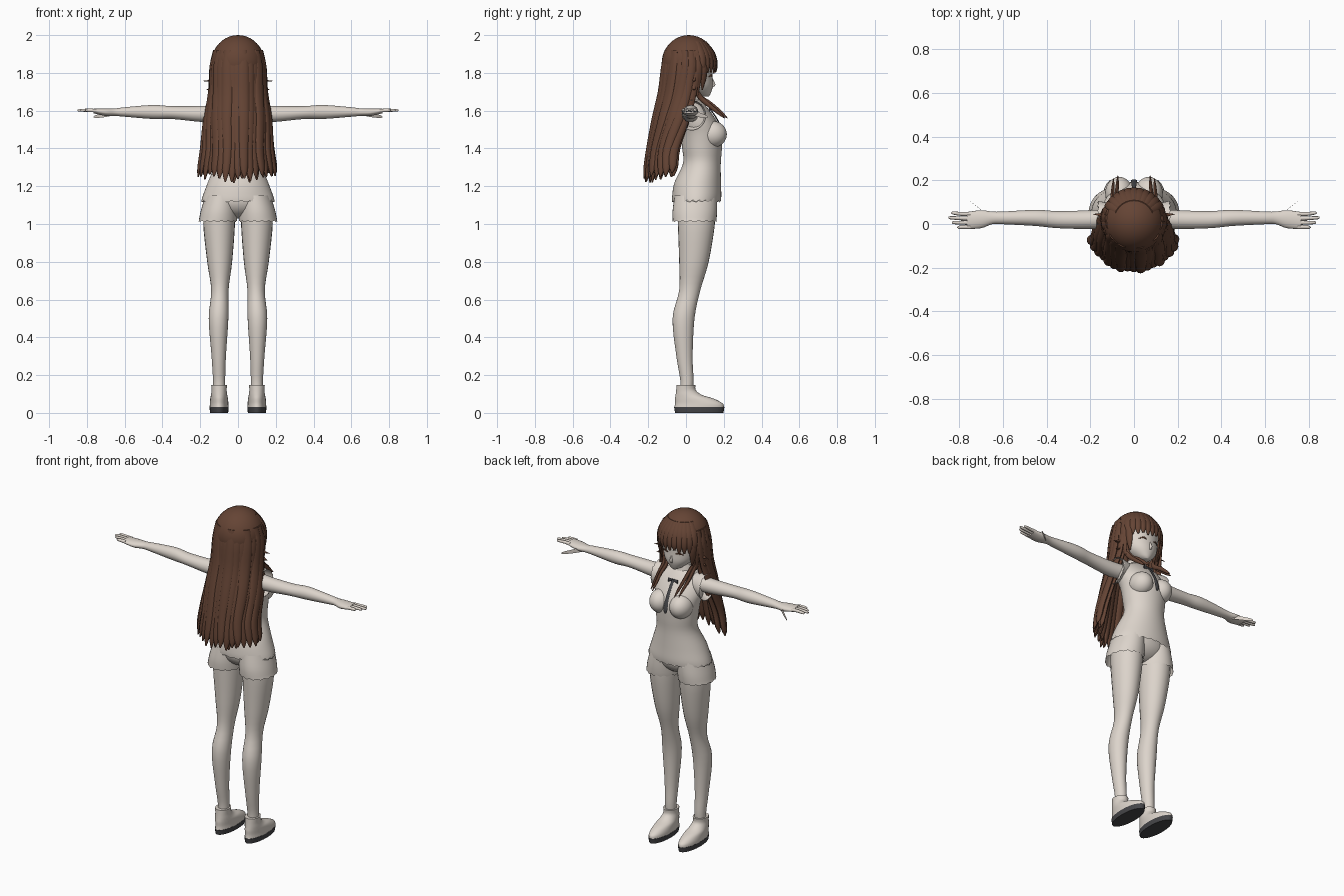
import bpy, bmesh, math, random
from mathutils import Vector

random.seed(4)
if "Cube" in bpy.data.objects:
    bpy.data.objects.remove(bpy.data.objects["Cube"])

X, Y, Z = Vector((1, 0, 0)), Vector((0, 1, 0)), Vector((0, 0, 1))


def material(name, colour):
    m = bpy.data.materials.new(name)
    m.use_nodes = True
    m.diffuse_color = (*colour, 1)
    m.node_tree.nodes["Principled BSDF"].inputs["Base Color"].default_value = (*colour, 1)
    return m


PALE = material("pale_cream", (0.72, 0.66, 0.60))
BROWN = material("hair_brown", (0.13, 0.058, 0.035))
DARK = material("charcoal", (0.06, 0.06, 0.065))


def finish(name, bm, mat, mirror):
    bmesh.ops.recalc_face_normals(bm, faces=bm.faces)
    mesh = bpy.data.meshes.new(name)
    bm.to_mesh(mesh)
    bm.free()
    mesh.materials.append(mat)
    ob = bpy.data.objects.new(name, mesh)
    bpy.context.collection.objects.link(ob)
    if mirror:
        ob.modifiers.new("Mirror", "MIRROR").use_mirror_merge = False
    bpy.ops.object.select_all(action="DESELECT")
    ob.select_set(True)
    bpy.context.view_layer.objects.active = ob
    bpy.ops.object.shade_smooth_by_angle(angle=math.radians(50))
    return ob


def smooth_path(sections, steps):
    """Catmull-Rom interpolation of (x, y, z, half width, half depth) rows."""
    s = [sections[0], *sections, sections[-1]]
    out = []
    for i in range(1, len(s) - 2):
        for k in range(steps):
            t = k / steps
            out.append([0.5 * (2 * b + (c - a) * t + (2 * a - 5 * b + 4 * c - d) * t * t
                               + (3 * b - a - 3 * c + d) * t ** 3)
                        for a, b, c, d in zip(*s[i - 1:i + 3])])
    return out + [list(sections[-1])]


def add_loft(bm, sections, u, v, segs=24, steps=4, caps=True, jag=0):
    rings = []
    for i, (x, y, z, a, b) in enumerate(smooth_path(sections, steps)):
        ring = []
        for k in range(segs):
            t = 2 * math.pi * k / segs
            p = Vector((x, y, z)) + u * a * math.cos(t) + v * b * math.sin(t)
            if i == 0 and jag:
                p += u.cross(v) * jag * (k % 2)
            ring.append(bm.verts.new(p))
        rings.append(ring)
    for r, q in zip(rings, rings[1:]):
        for k in range(segs):
            n = (k + 1) % segs
            bm.faces.new((r[k], r[n], q[n], q[k]))
    if caps:
        bm.faces.new(rings[0])
        bm.faces.new(rings[-1])


def loft(name, sections, mat=PALE, u=X, v=Y, mirror=False, **kw):
    bm = bmesh.new()
    add_loft(bm, sections, u, v, **kw)
    return finish(name, bm, mat, mirror)


def ball(name, centre, radii, mat=PALE, mirror=False, keep=None):
    bm = bmesh.new()
    bmesh.ops.create_uvsphere(bm, u_segments=32, v_segments=20, radius=1)
    for vert in bm.verts:
        vert.co = Vector(c + r * p for c, r, p in zip(centre, radii, vert.co))
    if keep:
        gone = [f for f in bm.faces if not keep(f.calc_center_median())]
        bmesh.ops.delete(bm, geom=gone, context="FACES")
    return finish(name, bm, mat, mirror)


# Legs
loft("leg", [(.1, 0, .1, .032, .033), (.1, .005, .17, .032, .035), (.102, -.008, .3, .038, .043),
             (.103, -.013, .5, .052, .058), (.096, .02, .65, .046, .056),
             (.097, .042, .8, .066, .078), (.1, .055, 1.0, .084, .098),
             (.095, .055, 1.12, .08, .1)], mirror=True)

# Shoes
loft("shoe_sole", [(.1, .07, 0, .048, .128), (.1, .07, .03, .051, .133)],
     DARK, mirror=True, steps=1)
loft("shoe_upper", [(.1, .07, .03, .05, .131), (.1, .068, .05, .049, .126), (.1, .045, .075, .047, .103),
                    (.1, .015, .095, .043, .07), (.1, 0, .12, .04, .052),
                    (.1, 0, .148, .042, .05)], mirror=True)

# Shorts and hips
loft("shorts_leg", [(.107, .045, 1.01, .102, .115), (.1, .047, 1.07, .097, .118),
                    (.088, .052, 1.15, .085, .112)],
     mirror=True, caps=False, jag=.008, segs=32)
ball("hips", (0, .052, 1.13), (.165, .112, .1))

# Shirt body with a ragged hem
loft("shirt", [(0, .055, 1.115, .195, .128), (0, .057, 1.15, .186, .13), (0, .062, 1.22, .16, .123),
               (0, .084, 1.32, .122, .1), (0, .085, 1.4, .126, .105), (0, .08, 1.48, .136, .11),
               (0, .058, 1.55, .148, .102), (0, .035, 1.62, .13, .075),
               (0, .025, 1.66, .055, .048)], segs=48, jag=.018, caps=False)
ball("bust", (.068, .14, 1.475), (.064, .076, .07), mirror=True)
loft("sleeve", [(.168, .03, 1.575, .076, .08), (.14, .028, 1.582, .073, .073), (.09, .03, 1.59, .06, .055)],
     u=Y, v=Z, mirror=True, caps=False, jag=-.012, segs=32)
loft("collar", [(0, .025, 1.64, .066, .058), (0, .022, 1.685, .054, .05)], caps=False, steps=2)

# Tie with a small bow
loft("tie", [(0, .122, 1.615, .008, .004), (0, .155, 1.57, .009, .004), (0, .184, 1.515, .011, .004),
             (0, .2, 1.46, .014, .004), (0, .2, 1.435, .005, .003)], DARK, segs=8)
loft("tie_bow", [(.004, .125, 1.612, .004, .005), (.032, .125, 1.605, .004, .014)],
     DARK, u=Y, v=Z, segs=8, steps=1, mirror=True)

# Arms and hands
loft("arm", [(.1, .025, 1.585, .045, .045), (.2, .02, 1.583, .043, .042), (.35, .02, 1.59, .039, .034),
             (.45, .028, 1.593, .037, .037), (.6, .028, 1.593, .029, .025),
             (.65, .028, 1.592, .029, .02), (.7, .022, 1.592, .041, .02),
             (.765, .016, 1.599, .039, .013)], u=Y, v=Z, mirror=True)
for i, (label, tip) in enumerate([("little", .81), ("ring", .835), ("middle", .85), ("index", .838)]):
    y = -.014 + .02 * i
    loft(label + "_finger", [(.75, y, 1.6, .01, .01), (.79, y, 1.602, .009, .009),
                             (tip - .008, y * 1.1, 1.602, .007, .007), (tip, y * 1.1, 1.602, .002, .002)],
         u=Y, v=Z, mirror=True, segs=10, steps=2)
loft("thumb", [(.67, .04, 1.588, .018, .015), (.71, .072, 1.577, .014, .012),
               (.75, .104, 1.569, .009, .008), (.763, .114, 1.567, .003, .003)],
     u=Vector((-.6, .8, 0)).cross(Z), v=Z, mirror=True, segs=10)

# Head
loft("neck", [(0, .02, 1.62, .05, .046), (0, .025, 1.75, .043, .043)])
loft("head", [(0, .102, 1.675, .014, .018), (0, .085, 1.69, .042, .045), (0, .06, 1.73, .084, .082),
              (0, .042, 1.78, .105, .099), (0, .022, 1.86, .12, .115),
              (0, .015, 1.94, .09, .09)], segs=32)
loft("nose", [(0, .134, 1.722, .008, .006), (0, .142, 1.738, .008, .014),
              (0, .136, 1.77, .004, .006)], segs=10)
ball("ear", (.1, .02, 1.765), (.012, .02, .03), mirror=True)
loft("eyelash", [(.027, .138, 1.782, .003, .003), (.045, .134, 1.787, .004, .005),
                 (.066, .121, 1.779, .003, .002)], BROWN, u=Y, v=Z, mirror=True, segs=8)

# Hair cap, open over the face
ball("hair_cap", (0, .015, 1.85), (.142, .144, .15), BROWN,
     keep=lambda p: p.z > 1.77 and (p.z > 1.835 or p.y < .06))


def ring_point(angle, radius, z, width, depth, cy=.015):
    return (radius * math.cos(angle), cy + radius * math.sin(angle), z, width, depth)


def outward(angle):
    r = Vector((math.cos(angle), math.sin(angle), 0))
    return Z.cross(r), r


# Long back hair: inner and outer layers of tapering locks
back = bmesh.new()
for layer, count in ((0, 17), (1, 12)):
    for i in range(count):
        s = 2 * i / (count - 1) - 1
        start, end = [math.radians(-90 + s * a) for a in (104, 70)]
        mid = (start + end) / 2
        drop = random.uniform(0, .035) + .03 * abs(s)
        inset = .03 * layer + random.uniform(0, .012)
        u, v = outward(mid)
        add_loft(back, [ring_point(start, .125 - inset, 1.92, .022, .008),
                        ring_point(start, .139 - inset / 2, 1.83, .03, .012),
                        ring_point(start * .7 + mid * .3, .146 - inset, 1.7, .032, .013, .005),
                        ring_point(mid, .171 - inset, 1.56, .031, .015, 0),
                        ring_point(end, .2 - inset, 1.4, .027, .015, 0),
                        ring_point(end, .217 - inset, 1.28 + drop / 2, .021, .013, 0),
                        ring_point(end, .226 - inset, 1.21 + drop, .004, .003, 0)],
                 u, v, segs=10, steps=3)
finish("back_hair", back, BROWN, False)

# Fringe across the forehead
fringe = bmesh.new()
for i in range(11):
    a = math.radians(32 + 11.6 * i)
    u, v = outward(a)
    low = 1.795 + random.uniform(0, .018)
    add_loft(fringe, [ring_point(a, .09, 1.965, .014, .005), ring_point(a, .13, 1.91, .019, .007),
                      ring_point(a, .146, 1.85, .018, .007), ring_point(a, .143, low, .006, .003)],
             u, v, segs=8, steps=3)
finish("fringe", fringe, BROWN, False)

# Locks beside the face
side = bmesh.new()
for deg, low in ((-8, 1.7), (8, 1.69), (22, 1.68), (35, 1.71)):
    a = math.radians(deg)
    u, v = outward(a)
    add_loft(side, [ring_point(a, .12, 1.92, .02, .007), ring_point(a, .142, 1.84, .022, .009),
                    ring_point(a, .136, 1.77, .018, .009), ring_point(a, .122, low, .004, .003)],
             u, v, segs=8, steps=3)
finish("side_hair", side, BROWN, True)

# Thin locks sweeping forward over the chest
for label, x, reach in (("inner", .08, 0), ("outer", .1, -.015)):
    loft(label + "_chest_lock", [(x + .025, .07, 1.8, .009, .012), (x + .015, .055, 1.72, .01, .014),
                                 (x, .075, 1.672, .01, .014), (x, .13 + reach, 1.635, .009, .012),
                                 (x - .004, .185 + reach, 1.59, .007, .009),
                                 (x - .006, .22 + reach, 1.56, .002, .002)],
         BROWN, u=X, v=Vector((0, .6, .8)), mirror=True, segs=8)

# Flicked wisps at the sides
for label, tip, z in (("upper", .187, 1.757), ("lower", .168, 1.712)):
    loft(label + "_wisp", [(.13, .035, z + .07, .007, .014), (.139, .04, z + .02, .008, .012),
                           (.152, .042, z + .002, .006, .008), (tip, .045, z, .001, .001)],
         BROWN, u=Vector((.7, 0, .7)), v=Y, mirror=True, segs=8)
